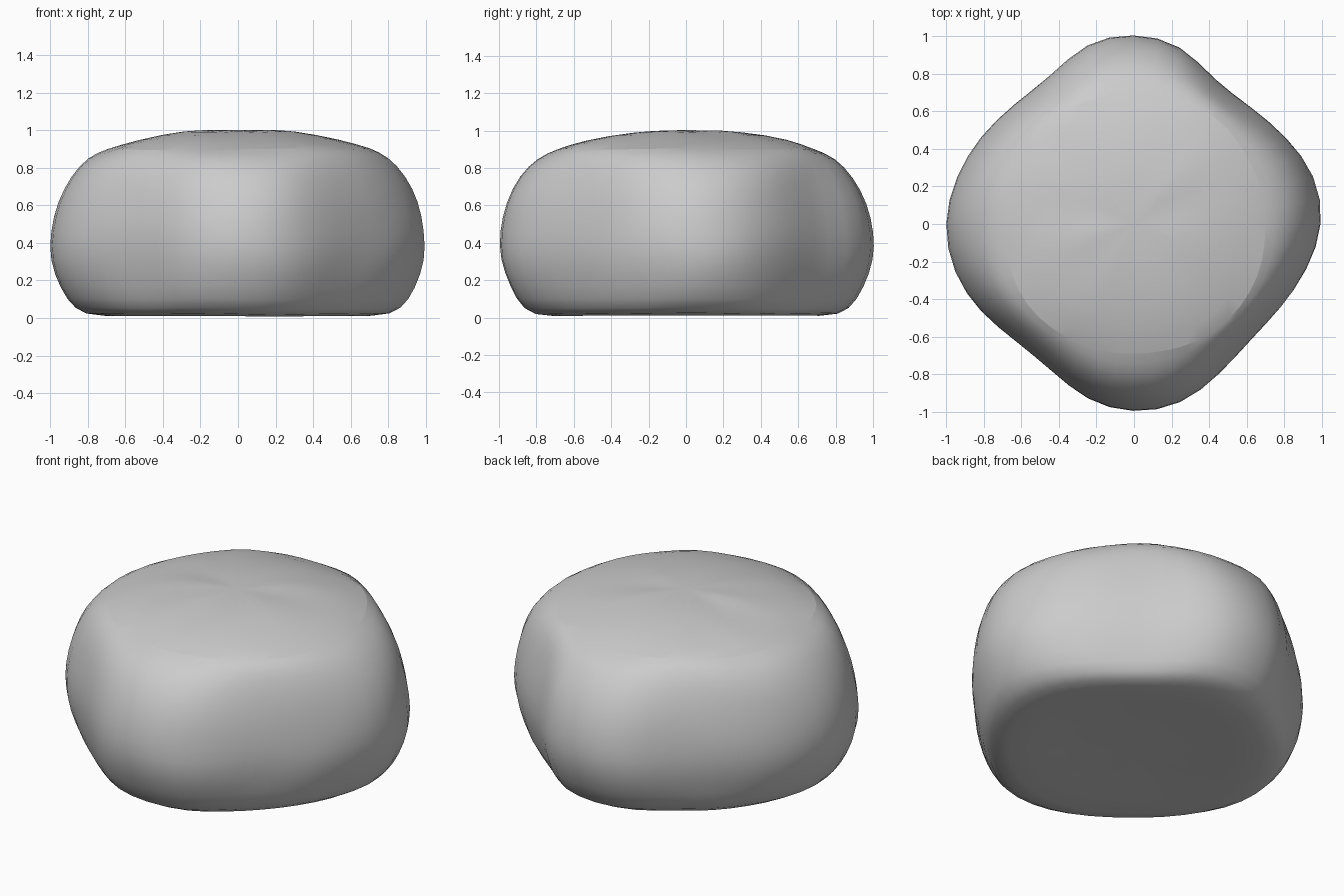
import bpy
import bmesh
from math import cos, sin, tau
from mathutils import Vector, noise

cube = bpy.data.objects.get("Cube")
if cube:
    bpy.data.objects.remove(cube, do_unlink=True)

# Plan outline: four soft lobes, as radii at equal angles from +x
outline = [.99, .98, .915, .85, .845, .97, .99, .98, .88, .875, .92, .96,
           .99, .975, .925, .86, .865, .96, .985, .975, .895, .85, .875, .935]
# Side profile from the base up to the rim and the domed top:
# share of radius, height, and how far the lobes fade into a circle there
profile = [(.4, .025, 1), (.78, 0, .7), (.9, .04, .3), (.975, .16, .1), (1.03, .31, 0),
           (1.03, .46, 0), (.99, .62, .1), (.92, .76, .3), (.82, .86, .7),
           (.72, .9, 1.2), (.58, .95, 1), (.3, .995, 1)]
RIM = 9
ROUND_RADIUS = .98


def lumpy(point, amount):
    """Push a point about with smooth noise for a hand-shaped surface."""
    return point + noise.noise_vector(point * 5) * amount


# Body: one ring of vertices for each profile step
bm = bmesh.new()
rings = []
for index, (share, z, fade) in enumerate(profile):
    amount = .006 if index < 2 else .018
    ring = []
    for i, radius in enumerate(outline):
        angle = tau * i / len(outline)
        r = share * (radius + (ROUND_RADIUS - radius) * fade)
        ring.append(bm.verts.new(lumpy(Vector((r * cos(angle), r * sin(angle), z)), amount)))
    rings.append(ring)

count = len(outline)
for lower, upper in zip(rings, rings[1:]):
    for i in range(count):
        j = (i + 1) % count
        bm.faces.new((lower[i], lower[j], upper[j], upper[i]))

# Close the base and the top with fans
base = bm.verts.new((0, 0, .025))
crown = bm.verts.new((0, 0, 1.003))
for i in range(count):
    j = (i + 1) % count
    bm.faces.new((base, rings[0][j], rings[0][i]))
    bm.faces.new((crown, rings[-1][i], rings[-1][j]))

# Uneven crease around the flat top
crease = bm.edges.layers.float.new("crease_edge")
for i in range(count):
    edge = bm.edges.get((rings[RIM][i], rings[RIM][(i + 1) % count]))
    edge[crease] = .5 + .4 * (i % 3 > 0)
    edge.smooth = i % 4 == 0
for face in bm.faces:
    face.smooth = True
bmesh.ops.recalc_face_normals(bm, faces=bm.faces[:])

mesh = bpy.data.meshes.new("lumpy_body")
bm.to_mesh(mesh)
bm.free()
body = bpy.data.objects.new("lumpy_body", mesh)
bpy.context.collection.objects.link(body)

# Plain grey
grey = bpy.data.materials.new("grey")
grey.use_nodes = True
colour = (.6, .6, .6, 1)
grey.diffuse_color = colour
shader = next(n for n in grey.node_tree.nodes if n.type == "BSDF_PRINCIPLED")
shader.inputs["Base Color"].default_value = colour
shader.inputs["Roughness"].default_value = .8
mesh.materials.append(grey)

# Soft rounding
subdivision = body.modifiers.new("soft_rounding", "SUBSURF")
subdivision.levels = 1
subdivision.render_levels = 1
